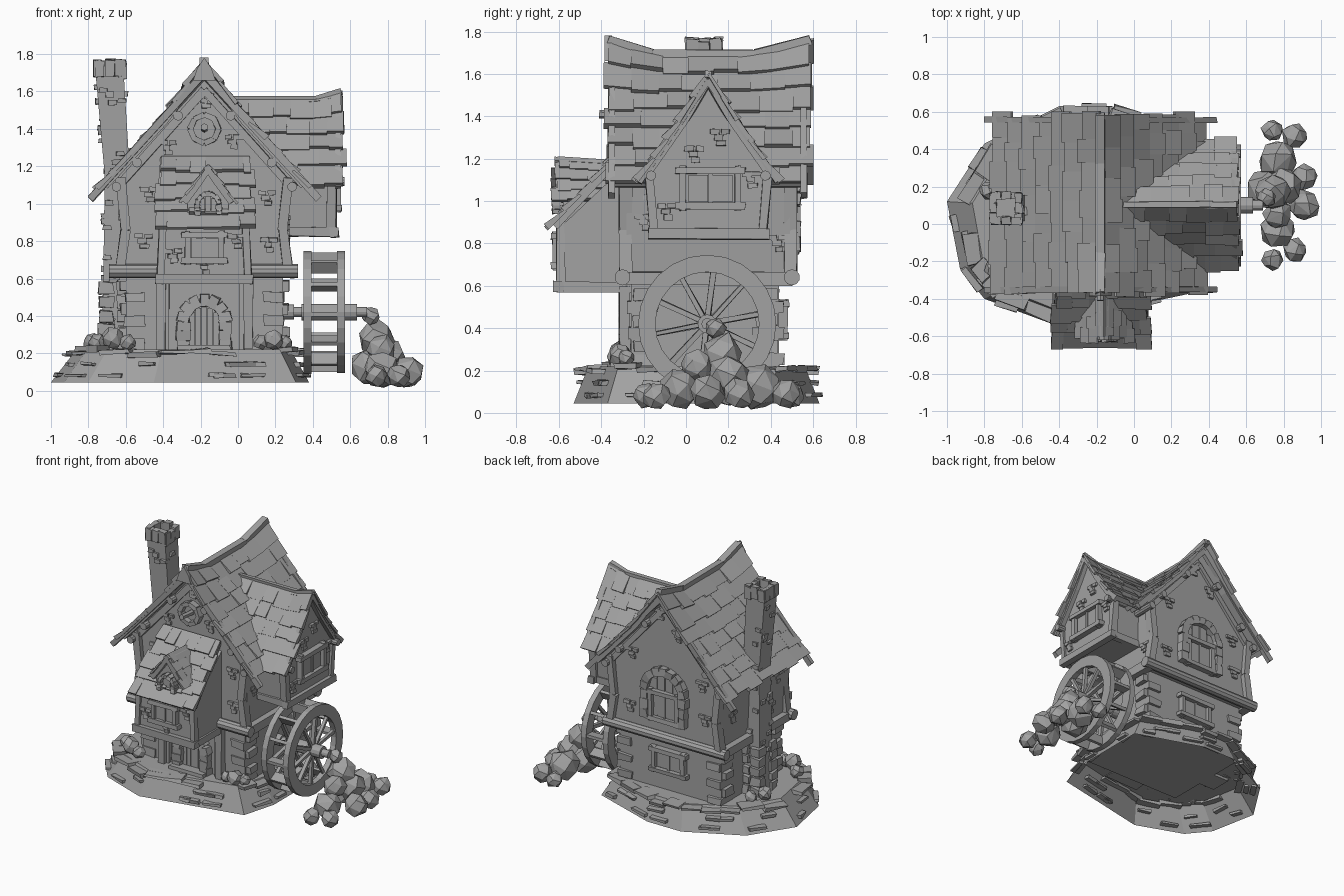
import bpy, bmesh, math, random
from mathutils import Matrix, Vector, Euler

random.seed(4)
rnd = random.uniform
if "Cube" in bpy.data.objects:
    bpy.data.objects.remove(bpy.data.objects["Cube"])

stone = bpy.data.materials.new("plain_grey")
stone.use_nodes = True
GREY = (0.36, 0.36, 0.36, 1)
stone.diffuse_color = GREY
stone.node_tree.nodes["Principled BSDF"].inputs["Base Color"].default_value = GREY
I = Matrix()


def make(name, bm):
    bmesh.ops.recalc_face_normals(bm, faces=bm.faces)
    me = bpy.data.meshes.new(name)
    bm.to_mesh(me)
    bm.free()
    me.materials.append(stone)
    ob = bpy.data.objects.new(name, me)
    bpy.context.collection.objects.link(ob)


def box(bm, c, s, rot=(0, 0, 0), j=0.0, M=I):
    m = M @ Matrix.Translation(c) @ Euler(rot).to_matrix().to_4x4() @ Matrix.Diagonal((*s, 1))
    for v in bmesh.ops.create_cube(bm, size=1, matrix=m)["verts"]:
        v.co += Vector((rnd(-j, j), rnd(-j, j), rnd(-j, j)))


def loft(bm, a, b, base=True):
    """Solid between two matching polygons, optionally open at the first."""
    va, vb = [bm.verts.new(p) for p in a], [bm.verts.new(p) for p in b]
    if base:
        bm.faces.new(va)
    bm.faces.new(vb)
    for i in range(len(a)):
        k = (i + 1) % len(a)
        bm.faces.new((va[i], va[k], vb[k], vb[i]))


def along(p, q):
    """Frame at the middle of p-q with z along it, and the length."""
    p, q = Vector(p), Vector(q)
    turn = (q - p).to_track_quat('Z', 'Y').to_matrix().to_4x4()
    return Matrix.Translation((p + q) / 2) @ turn, (q - p).length


def beam(bm, p, q, w, h, j=0.004):
    m, n = along(p, q)
    box(bm, (0, 0, 0), (w, h, n), j=j, M=m)


def log(bm, p, q, r, n=10):
    m, d = along(p, q)
    bmesh.ops.create_cone(bm, cap_ends=True, segments=n, radius1=r, radius2=r, depth=d, matrix=m)


def rock(bm, c, r):
    """Faceted boulder from the hull of points spread over a ball."""
    vs, n, spin = [], 18, rnd(0, 6)
    for i in range(n):
        z = 1 - (2 * i + 1) / n
        a, k = i * 2.4 + spin, math.sqrt(1 - z * z)
        d = Vector((k * math.cos(a), k * math.sin(a), z)) * r * rnd(0.92, 1.1)
        vs.append(bm.verts.new(Vector(c) + d))
    res = bmesh.ops.convex_hull(bm, input=vs)
    bmesh.ops.delete(bm, geom=list({g for g in res["geom_interior"] if isinstance(g, bmesh.types.BMVert)}),
                     context='VERTS')


def wall(o, right):
    """Local frame: x along the wall, y up, z outward."""
    r, up = Vector(right), Vector((0, 0, 1))
    return Matrix.Translation(o) @ Matrix((r, up, r.cross(up))).transposed().to_4x4()


def shingles(bm, top, bot, n, rows, width, th=0.022):
    """Slab and overlapping tiles from ridge to eave; ridge lift fades down the slope."""
    n = Vector(n).normalized()
    level = top(.5).z

    def at(u, v, h):
        t = top(u)
        lift = (t.z - level) * max(0, 1 - 2.5 * v)
        t.z = level
        return t.lerp(bot(u), v) + n * h + Vector((0, 0, lift))

    quad = lambda u, w, a, b, h, k: [at(u, a, h), at(w, a, h), at(w, b, k), at(u, b, k)]
    for i in range(6):
        u, w = .03 + .94 * i / 6, .03 + .94 * (i + 1) / 6
        for a, b in ((0, .4), (.4, .98)):
            loft(bm, quad(u, w, a, b, -.03, -.03), quad(u, w, a, b, 0, 0))
    length = (top(0) - top(1)).length
    for r in range(rows):
        u = 0
        while u < 1:
            w = u + width / length * rnd(.75, 1.3)
            w = 1 if w > 1 - .4 * width / length else w
            a, b = r / rows, (r + 1.1 + rnd(-.1, .22)) / rows
            k = th * rnd(.7, 1.7)
            lo = rnd(-.02, .03) / length if u == 0 else u
            hi = 1 + rnd(-.03, .02) / length if w == 1 else w
            loft(bm, quad(lo, hi, a, b, -.005, 0), quad(lo, hi, a, b, th * .4, k))
            u = w


def sweep(*pts):
    """Polyline through (u, point) pairs."""
    def f(u):
        for (a, p), (b, q) in zip(pts, pts[1:]):
            if u <= b or b == pts[-1][0]:
                return Vector(p).lerp(Vector(q), (u - a) / (b - a))
    return f


def window(bm, M, w, h):
    box(bm, (0, 0, 0), (w, h, .02), M=M)
    for s in (-1, 1):
        box(bm, (s * w / 2, 0, .015), (.03, h + .04, .05), j=.004, M=M)
        box(bm, (0, s * h / 2, .018), (w + .07, .03, .055), j=.004, M=M)
        box(bm, (s * w * .22, 0, .01), (w * .36, h * .75, .02), M=M)
    box(bm, (0, 0, .012), (.018, h, .03), M=M)


def arch(bm, M, r, straight, n=7, t=.05, planks=4):
    """Round-topped opening with stone surround; origin at sill centre."""
    for i in range(planks):
        x = -r + (i + .5) * 2 * r / planks
        h = straight + math.sqrt(max(r * r - x * x, 0))
        box(bm, (x, h / 2, .005), (1.85 * r / planks, h, .02), M=M)
    for i in range(n):
        a = math.pi * (i + .5) / n
        box(bm, (math.cos(a) * (r + t / 2), straight + math.sin(a) * (r + t / 2), .02),
            (t, math.pi * (r + t / 2) / n, .06), (0, 0, a), .005, M)
    for s in (-1, 1):
        for i in range(3):
            box(bm, (s * (r + t / 2), straight * (i + .5) / 3, .02),
                (t * rnd(.9, 1.3), straight / 3.1, .06), j=.005, M=M)


def bricks(bm, M, spots):
    for x, y in spots:
        for dx, dy in ((0, 0), (.03, .027), (-.02, .027), (.01, -.027)):
            box(bm, (x + dx, y + dy, .005), (rnd(.035, .05), .024, .024), j=.003, M=M)


FRONT, BACK = wall((-.18, -.28, 0), (1, 0, 0)), wall((-.18, .49, 0), (-1, 0, 0))
RIGHT, LEFT = wall((.26, .1, 0), (0, 1, 0)), wall((-.62, .1, 0), (0, -1, 0))
BAY, WING = wall((-.18, -.59, 0), (1, 0, 0)), wall((.51, .105, 0), (0, 1, 0))

# stone terrace, a hollow shell with slabs set in its slope and rim
bm = bmesh.new()
rim = [(-1, .12), (-.93, -.24), (-.8, -.4), (-.45, -.53), (.31, -.37), (.38, -.12), (.38, .46),
       (-.12, .63), (-.4, .63), (-.8, .43)]
low = [Vector((x, y, .045)) for x, y in rim]
high = [Vector((-.2 + (x + .2) * .83, .05 + (y - .05) * .88, .22)) for x, y in rim]
loft(bm, low, high, base=False)
for i in range(len(rim)):
    k = (i + 1) % len(rim)
    d = low[k] - low[i]
    yaw = math.atan2(d.y, d.x)
    spot = lambda u, v: low[i].lerp(low[k], u).lerp(high[i].lerp(high[k], u), v)
    for v in (.22, .55):
        for _ in range(max(1, int(d.length / .2))):
            box(bm, spot(rnd(.15, .85), v), (rnd(.08, .15), .06, .02), (rnd(-.1, .1), 0, yaw), .006)
    count = max(2, round(d.length / .17))
    for u in range(count):
        if rnd(0, 1) < .8:
            p = spot((u + .5) / count, .75)
            box(bm, (p.x, p.y, rnd(.19, .225)), (d.length / count * .9, .1, .022), (0, 0, yaw), .008)
make("terrace", bm)

# walls
bm = bmesh.new()
box(bm, (-.18, .09, .41), (.84, .7, .42))
gable = [(-.44, .62), (.44, .62), (.46, 1.15), (0, 1.66), (-.46, 1.15)]
loft(bm, [(x - .18, -.28, z) for x, z in gable], [(x - .18, .49, z) for x, z in gable])
make("house_walls", bm)
bm = bmesh.new()
side = [(-.59, .59), (-.25, .59), (-.25, 1.2), (-.59, .88)]
loft(bm, [(-.42, y, z) for y, z in side], [(.06, y, z) for y, z in side])
make("front_bay", bm)
bm = bmesh.new()
end = [(-.26, .83), (.26, .83), (.275, 1.13), (0, 1.53), (-.275, 1.13)]
loft(bm, [(.2, y + .105, z) for y, z in end], [(.51, y + .105, z) for y, z in end])
make("side_wing", bm)
bm = bmesh.new()
face = [(-.11, .9), (.11, .9), (.11, 1.04), (0, 1.18), (-.11, 1.04)]
loft(bm, [(x - .16, -.58, z) for x, z in face], [(x - .16, -.3, z) for x, z in face])
make("dormer", bm)

# roofs
bm = bmesh.new()
ridge = sweep((0, (-.18, -.37, 1.76)), (.22, (-.18, -.16, 1.69)), (.73, (-.18, .33, 1.69)), (1, (-.18, .59, 1.76)))
for s in (-1, 1):
    shingles(bm, ridge, sweep((0, (-.18 + s * .55, -.38, 1.09)), (1, (-.18 + s * .55, .59, 1.09))),
             (s * .61, 0, .55), 7, .13)
for a, b in ((0, .22), (.22, .73), (.73, 1)):
    beam(bm, ridge(a), ridge(b), .05, .05)
make("main_roof", bm)
bm = bmesh.new()
ridge = sweep((0, (-.07, .105, 1.56)), (.75, (.42, .105, 1.56)), (1, (.555, .105, 1.6)))
for s in (-1, 1):
    shingles(bm, ridge, sweep((0, (-.07, .105 + s * .315, 1.11)), (1, (.565, .105 + s * .315, 1.11))),
             (0, s * .45, .315), 5, .1)
beam(bm, ridge(0), ridge(.75), .03, .03)
beam(bm, ridge(.75), ridge(1), .03, .03)
make("wing_roof", bm)
bm = bmesh.new()
shingles(bm, sweep((0, (-.43, -.29, 1.25)), (1, (.07, -.29, 1.25))),
         sweep((0, (-.46, -.635, .88)), (1, (.1, -.635, .88))), (0, -.37, .35), 5, .09)
make("bay_roof", bm)
bm = bmesh.new()
for s in (-1, 1):
    shingles(bm, sweep((0, (-.16, -.63, 1.21)), (1, (-.16, -.32, 1.19))),
             sweep((0, (-.16 + s * .14, -.62, 1.01)), (1, (-.16 + s * .14, -.32, 1.01))),
             (s * .2, 0, .14), 4, .07, .012)
make("dormer_roof", bm)

# timber frame: bargeboards, purlins, corner posts and floor beams
bm = bmesh.new()
for s in (-1, 1):
    for y in (-.35, .555):
        beam(bm, (-.18, y, 1.7), (-.18 + s * .61, y, 1.025), .03, .04)
    for y in (-.285, .495):
        beam(bm, (-.18, y, 1.61), (-.18 + s * .47, y, 1.08), .03, .04)
        beam(bm, (-.18 + s * .45, y, .64), (-.18 + s * .42, y, .86), .06, .05)
        beam(bm, (-.18 + s * .42, y, .86), (-.18 + s * .45, y, 1.14), .06, .05)
    for x, z in ((.47, 1.09), (.36, 1.22), (.14, 1.47)):
        log(bm, (-.18 + s * x, -.35, z), (-.18 + s * x, .55, z), .026)
    box(bm, (-.18 + s * .45, .1, .635), (.07, .8, .06), j=.006)
    beam(bm, (.535, .105, 1.57), (.535, .105 + s * .33, 1.09), .03, .03)
    beam(bm, (.5, .105 + s * .255, .84), (.5, .105 + s * .28, 1.13), .05, .04)
    log(bm, (.25, .105 + s * .27, 1.12), (.57, .105 + s * .27, 1.12), .024)
    box(bm, (.4, .105 + s * .255, .85), (.25, .04, .05), j=.004)
    beam(bm, (-.18 + s * .235, -.59, .6), (-.18 + s * .22, -.59, .9), .04, .04)
    box(bm, (-.18 + s * .235, -.43, .595), (.04, .36, .05), j=.004)
    beam(bm, (-.18 + s * .235, -.29, .22), (-.18 + s * .235, -.29, .6), .05, .05)
    beam(bm, (-.18 + s * .2, -.275, .22), (-.18 + s * .2, -.275, .6), .025, .03)
    beam(bm, (-.16, -.6, 1.19), (-.16 + s * .13, -.6, 1.01), .02, .025)
for y in (-.3, .5):
    log(bm, (-.69, y, .64), (.32, y, .64), .038)
box(bm, (-.18, -.6, .595), (.52, .05, .05), j=.004)
box(bm, (.515, .105, .845), (.05, .57, .05), j=.005)
finial = [(-.06, 1.66), (.06, 1.66), (.04, 1.72), (0, 1.78), (-.04, 1.72)]
loft(bm, [(x - .18, -.385, z) for x, z in finial], [(x - .18, -.35, z) for x, z in finial])
make("timber_frame", bm)

# windows and door
bm = bmesh.new()
window(bm, BAY @ Matrix.Translation((0, .765, 0)), .18, .14)
window(bm, WING @ Matrix.Translation((.01, 1.06, 0)), .26, .17)
window(bm, wall((-.18, .44, .44), (-1, 0, 0)), .24, .15)
arch(bm, BACK @ Matrix.Translation((0, .76, 0)), .13, .22, 9, .055)
window(bm, BACK @ Matrix.Translation((0, .87, 0)), .22, .2)
arch(bm, wall((-.16, -.58, .94), (1, 0, 0)), .045, .055, 7, .025, 3)
for i in range(8):
    a = i * math.pi / 4 + math.pi / 8
    box(bm, (math.cos(a) * .07, 1.4 + math.sin(a) * .07, .02), (.03, .062, .06), (0, 0, a), .003, FRONT)
log(bm, (-.18, -.29, 1.4), (-.18, -.27, 1.4), .07, 8)
log(bm, (-.18, -.41, 1.41), (-.18, -.28, 1.4), .02, 6)
make("windows", bm)
bm = bmesh.new()
arch(bm, wall((-.18, -.265, .22), (1, 0, 0)), .08, .15, 7, .065, 5)
box(bm, (-.18, -.31, .225), (.28, .1, .03), j=.005)
make("front_door", bm)

# corner stones and scattered wall bricks
bm = bmesh.new()
for x, y in ((-.55, -.2), (.19, -.2), (-.55, .385), (.19, .385)):
    for i in range(6):
        a, b = (.16, .1) if i % 2 else (.11, .15)
        box(bm, (x, y, .25 + i * .062), (a, b, .055), (0, 0, rnd(-.06, .06)), .006)
bricks(bm, FRONT, [(-.33, .8), (.33, 1.03), (.34, .78), (-.3, 1.05), (.15, 1.33), (-.2, 1.3), (0, 1.55)])
bricks(bm, BACK, [(-.3, .8), (.32, .85), (.3, 1.1), (-.28, 1.2), (.1, 1.42), (-.05, 1.55)])
bricks(bm, RIGHT, [(-.3, .9), (.33, .8), (-.28, 1.02)])
bricks(bm, LEFT, [(-.25, .85), (.28, .95), (-.2, 1.05), (.2, .75)])
bricks(bm, BAY, [(-.17, .72), (.17, .8), (0, .66)])
bricks(bm, WING, [(-.2, .95), (.2, 1.1), (.05, 1.3), (-.07, 1.22)])
make("wall_stones", bm)

# leaning chimney
bm = bmesh.new()
ring = lambda x, z, w: [(x + a * w / 2, .085 + b * w / 2, z) for a, b in ((-1, -1), (1, -1), (1, 1), (-1, 1))]
levels = [(-.65, .2, .16), (-.645, .62, .15), (-.645, 1.15, .135), (-.685, 1.68, .15)]
for p, q in zip(levels, levels[1:]):
    loft(bm, ring(*p), ring(*q))
    for _ in range(18):
        t, s, e = rnd(0, 1), random.choice((-1, 1)), rnd(-.4, .4)
        x, z, w = (a + (b - a) * t for a, b in zip(p, q))
        dx, dy = random.choice(((s * .45, e), (e, s * .45)))
        box(bm, (x + dx * w, .085 + dy * w, z), (.045, .045, .026), j=.004)
for i in range(5):
    for s in (-1, 1):
        for y in (.015, .155):
            box(bm, (-.655 + s * .05, y, .25 + i * .075), (.08, .07, .06), j=.008)
for a in range(4):
    M = Matrix.Translation((-.685, .085, 1.72)) @ Matrix.Rotation(a * math.pi / 2, 4, 'Z')
    for x in (-.055, 0, .055):
        box(bm, (x, .068, rnd(-.01, .01)), (.052, .04, .09), j=.005, M=M)
make("chimney", bm)

# water wheel
bm = bmesh.new()
polar = lambda x, r, a: Vector((x, .1 + r * math.cos(a), .42 + r * math.sin(a)))


def sector(bm, x, y, r, q, a, b):
    """Slice of a ring between two angles, from x to y."""
    loft(bm, *[[polar(h, r, a), polar(h, q, a), polar(h, q, b), polar(h, r, b)] for h in (x, y)])


for x in (.35, .53):
    for i in range(24):
        sector(bm, x, x + .042, .245, .326, i * math.tau / 24, (i + 1) * math.tau / 24)
    for i in range(10):
        a = (i + .3) * math.tau / 10
        beam(bm, polar(x + .02, .03, a), polar(x + .02, .26, a), .024, .024)
for i in range(12):
    sector(bm, .38, .54, .25, .32, i * math.tau / 12, i * math.tau / 12 + .07)
for x, y, r in ((.22, .69, .027), (.34, .6, .045), (.58, .635, .045), (.24, .3, .04)):
    log(bm, polar(x, 0, 0), polar(y, 0, 0), r, 12)
make("water_wheel", bm)

# boulders
bm = bmesh.new()
for x, y, z, r in ((.74, .5, .08, .06), (.86, .47, .09, .07), (.77, .34, .12, .11), (.91, .25, .09, .075),
                   (.7, .19, .13, .105), (.91, .1, .1, .085), (.77, -.03, .11, .1), (.86, -.14, .08, .065),
                   (.74, -.19, .08, .06), (.74, .17, .28, .1), (.77, .05, .22, .08), (.71, .14, .4, .05),
                   (.8, .2, .18, .1)):
    rock(bm, (x, y, z), r)
make("wheel_boulders", bm)
bm = bmesh.new()
for x, y, z, r in ((-.75, -.24, .26, .05), (-.67, -.31, .28, .06), (-.59, -.33, .26, .045), (.12, -.31, .26, .04),
                   (.19, -.31, .27, .055), (.25, -.28, .26, .04), (-.78, .18, .26, .05), (-.72, .26, .25, .045)):
    rock(bm, (x, y, z), r)
make("terrace_boulders", bm)
